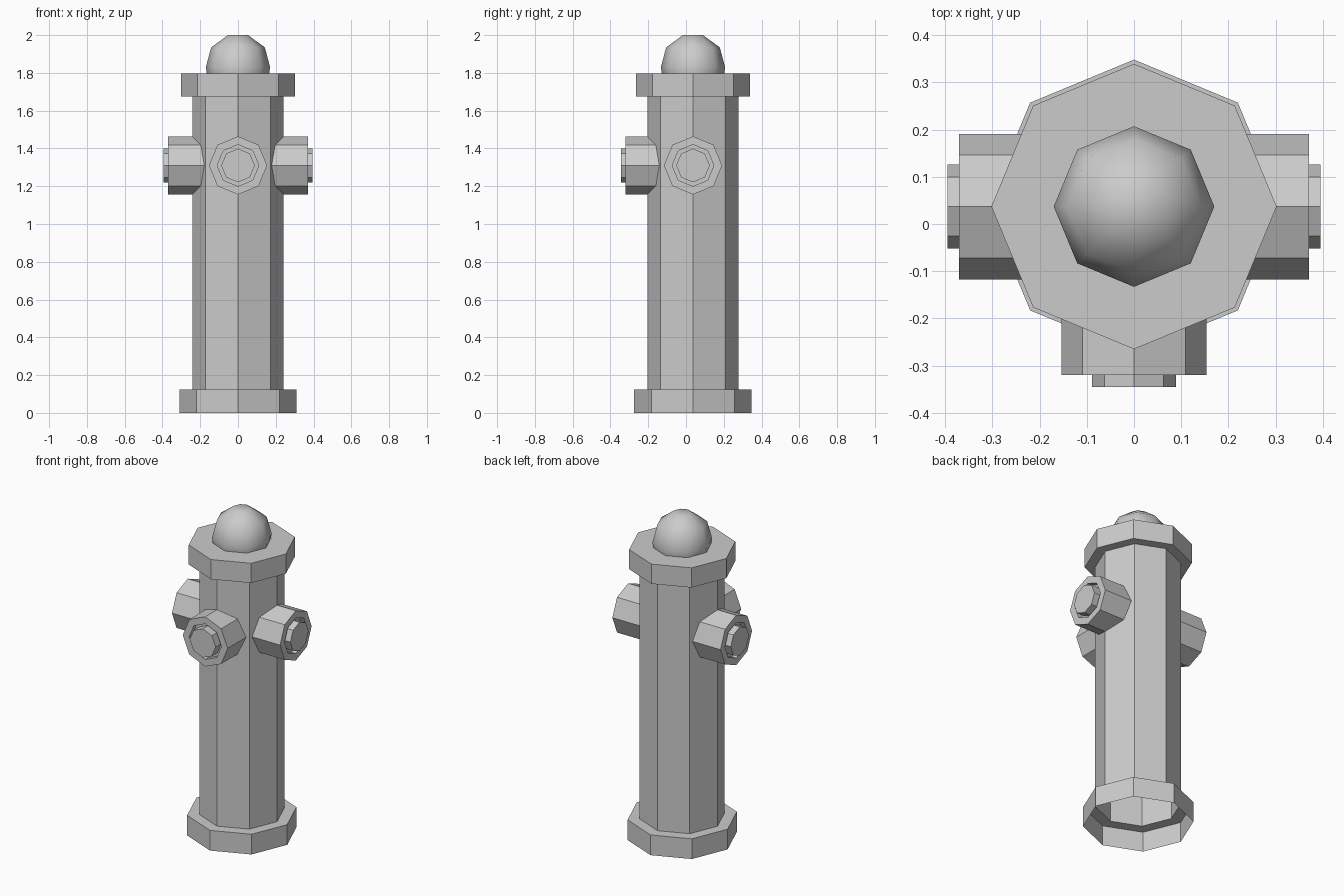
import bpy, bmesh, math
from mathutils import Matrix, Vector

default = bpy.data.objects.get("Cube")
if default:
    bpy.data.objects.remove(default, do_unlink=True)

SIDES = 8
AXIS_Y = 0.037      # the body axis sits slightly behind the origin
NOZZLE_Z = 1.31

grey = bpy.data.materials.new("plain grey")
grey.use_nodes = True
COLOUR = (0.6, 0.6, 0.6, 1)
grey.diffuse_color = COLOUR
grey.node_tree.nodes["Principled BSDF"].inputs["Base Color"].default_value = COLOUR


def lathe(name, profile, matrix, closed_end=False):
    """Turn (radius, height) points into an eight-sided shell."""
    bm = bmesh.new()
    rings = []
    for radius, height in profile:
        ring = []
        for i in range(SIDES):
            a = math.tau * i / SIDES
            ring.append(bm.verts.new((radius * math.cos(a), radius * math.sin(a), height)))
        rings.append(ring)
    for low, high in zip(rings, rings[1:]):
        for i in range(SIDES):
            j = (i + 1) % SIDES
            bm.faces.new((low[i], low[j], high[j], high[i]))
    if closed_end:
        bm.faces.new(rings[-1])
    bm.transform(matrix)
    mesh = bpy.data.meshes.new(name)
    bm.to_mesh(mesh)
    bm.free()
    mesh.materials.append(grey)
    obj = bpy.data.objects.new(name, mesh)
    bpy.context.collection.objects.link(obj)
    return obj


upright = Matrix.Translation((0, AXIS_Y, 0))

# Hollow base, open tube column and closed cap
lathe("base", [(0.311, 0), (0.311, 0.125), (0.242, 0.125)], upright)
lathe("column", [(0.242, 0.125), (0.242, 1.675)], upright)
lathe("cap", [(0.242, 1.675), (0.302, 1.675), (0.302, 1.797)], upright, True)

# Smooth dome
dome = lathe("dome", [(0.165, 1.797), (0.17, 1.83), (0.142, 1.935), (0.053, 2.0)],
             upright, True)
dome.data.shade_smooth()


# Nozzles with a recessed rim and a plug
def nozzle(name, direction, reach):
    turn = Vector(direction).to_track_quat('Z', 'Y').to_matrix().to_4x4()
    place = Matrix.Translation((0, AXIS_Y, NOZZLE_Z)) @ turn
    lathe(name, [(0.154, 0.17), (0.154, reach), (0.11, reach),
                 (0.11, reach - 0.03), (0.089, reach - 0.03)], place)
    lathe(name + "_plug", [(0.089, reach - 0.03), (0.089, reach + 0.025)], place, True)


nozzle("front_nozzle", (0, -1, 0), 0.357)
nozzle("left_nozzle", (1, 0, 0), 0.37)
nozzle("right_nozzle", (-1, 0, 0), 0.37)
